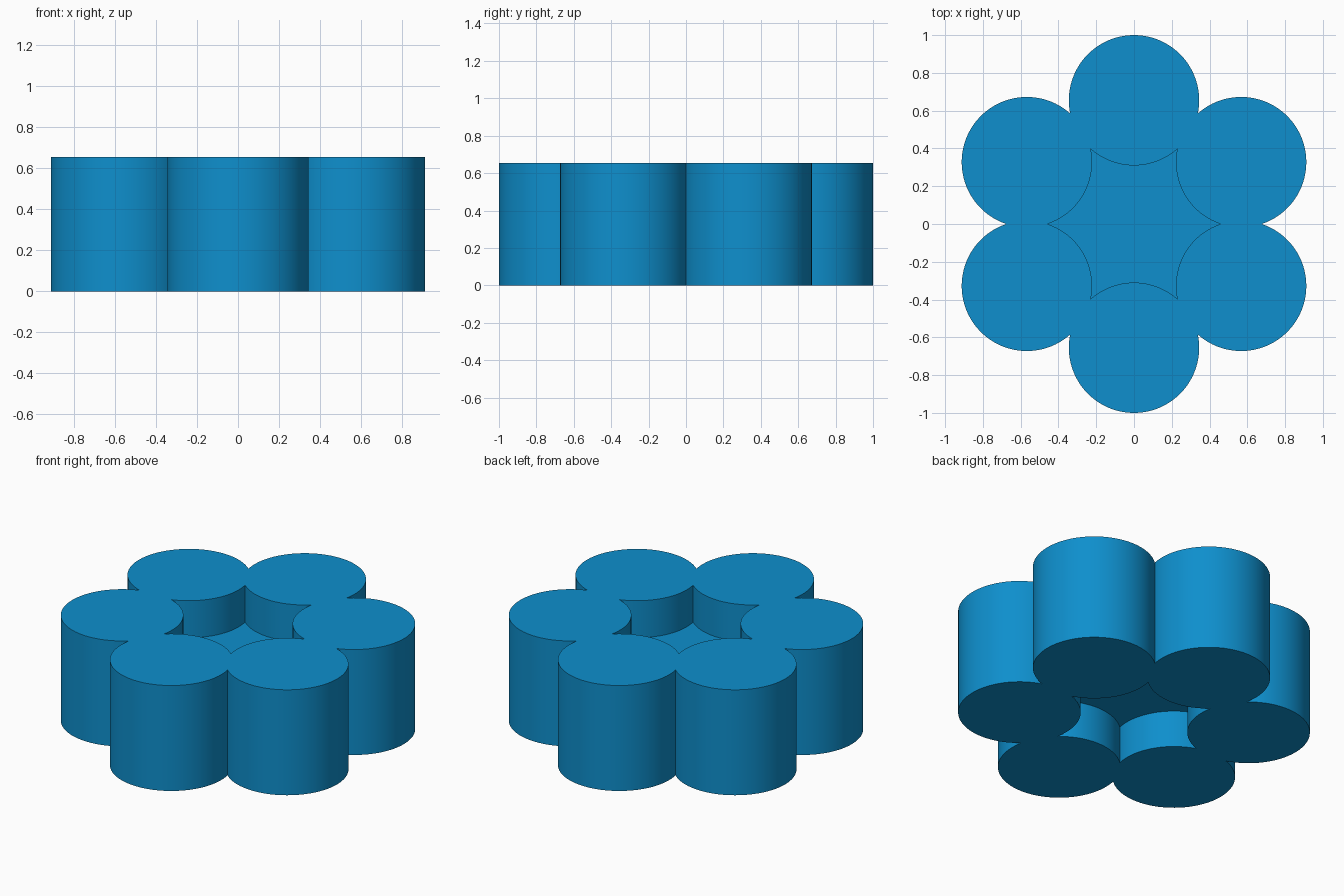
import bpy, bmesh, math

if "Cube" in bpy.data.objects:
    bpy.data.objects.remove(bpy.data.objects["Cube"])

R, D, H = 0.345, 0.655, 0.655        # petal radius, petal centre distance, height
FLOOR_LO, FLOOR_HI = 0.23, 0.425     # recessed web in the middle
STEPS = 64                           # segments per petal arc

blue = bpy.data.materials.new("blue")
blue.diffuse_color = (0.0044, 0.275, 0.61, 1)
blue.use_nodes = True
blue.node_tree.nodes["Principled BSDF"].inputs["Base Color"].default_value = blue.diffuse_color

# Half-angles on each petal where it meets its neighbours
half = D * math.sin(math.radians(30))
lens = math.sqrt(R * R - half * half)
mid = D * math.cos(math.radians(30))


def crease_angle(radius):
    """Angle, seen from the petal centre, of the crease at this model radius."""
    return math.atan2(radius * 0.5, radius * math.cos(math.radians(30)) - D)


def arc(turn, start, end, steps):
    pts = []
    for i in range(steps + 1):
        a = start + (end - start) * i / steps
        x, y = D + R * math.cos(a), R * math.sin(a)
        pts.append((x * math.cos(turn) - y * math.sin(turn),
                    x * math.sin(turn) + y * math.cos(turn)))
    return pts


bm = bmesh.new()


def face(points):
    return bm.faces.new([bm.verts.new(p) for p in points])


def wall(pts, z0, z1):
    for (ax, ay), (bx, by) in zip(pts, pts[1:]):
        face([(ax, ay, z0), (bx, by, z0), (bx, by, z1), (ax, ay, z1)])


a_out, a_in = crease_angle(mid + lens), crease_angle(mid - lens)
star = []
for k in range(6):
    turn = math.radians(90 + 60 * k)
    outer = arc(turn, -a_out, a_out, STEPS)
    inner = arc(turn, a_in, 2 * math.pi - a_in, STEPS // 2)
    # Petal caps, outer wall, and inner walls above and below the web
    for z in (0, H):
        face([(x, y, z) for x, y in outer + inner])
    wall(outer, 0, H)
    wall(inner, 0, FLOOR_LO)
    wall(inner, FLOOR_HI, H)
    star += inner[::-1][:-1]

# Web closing the star-shaped opening
for z in (FLOOR_LO, FLOOR_HI):
    face([(x, y, z) for x, y in star])

bmesh.ops.remove_doubles(bm, verts=bm.verts, dist=1e-5)
bmesh.ops.recalc_face_normals(bm, faces=bm.faces)
# The web separates upper and lower shells, so set its directions explicitly
bm.normal_update()
for f in bm.faces:
    c = f.calc_center_median()
    if abs(f.normal.z) > 0.5:
        up = c.z > H / 2
        if (f.normal.z > 0) != up:
            f.normal_flip()

mesh = bpy.data.meshes.new("flower_block")
bm.to_mesh(mesh)
bm.free()
mesh.materials.append(blue)
block = bpy.data.objects.new("flower_block", mesh)
bpy.context.collection.objects.link(block)
bpy.context.view_layer.objects.active = block
block.select_set(True)
bpy.ops.object.shade_smooth_by_angle(angle=math.radians(30))
